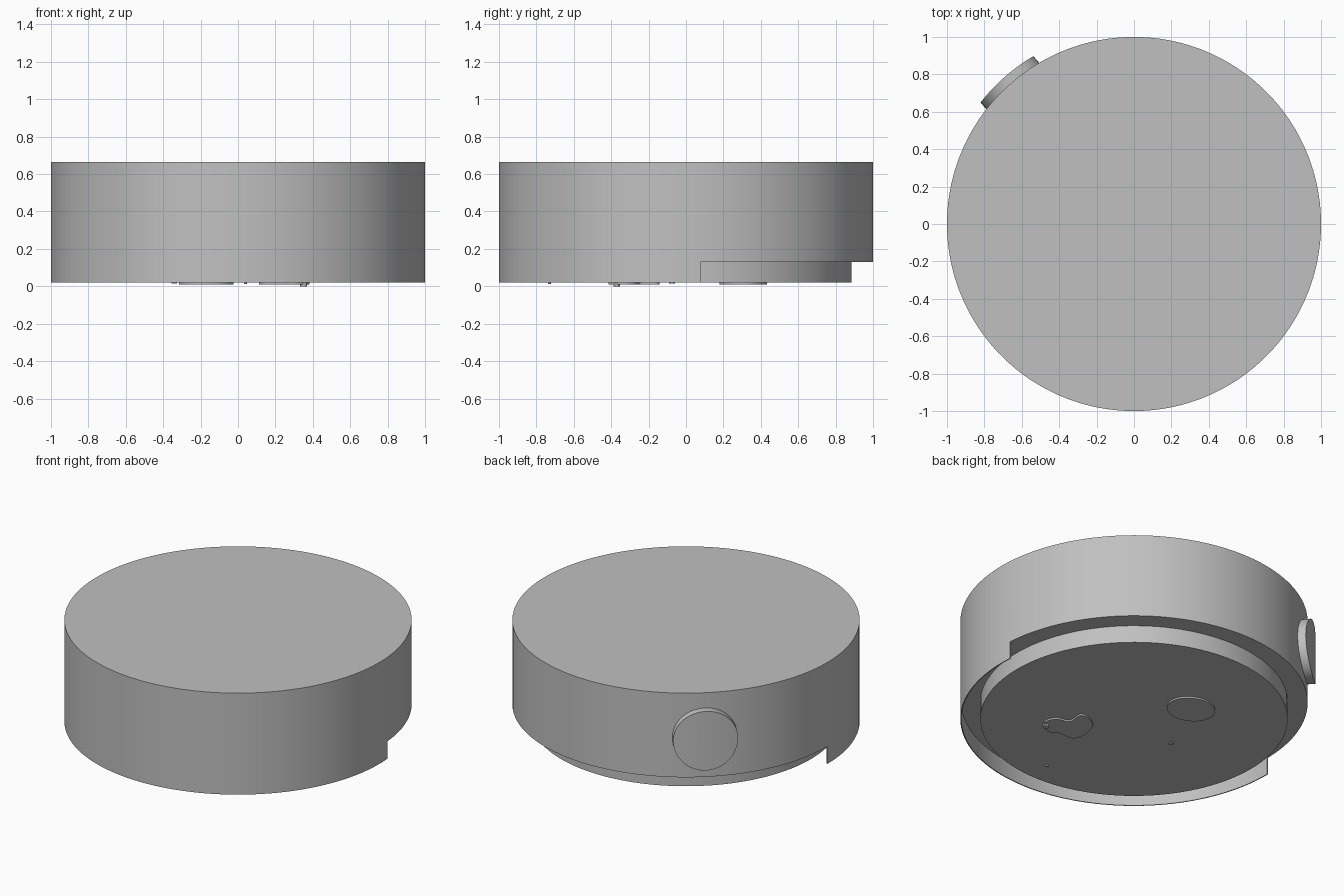
import bpy, bmesh
from math import radians, sin, cos, pi, sqrt
from mathutils import Matrix, Vector

if "Cube" in bpy.data.objects:
    bpy.data.objects.remove(bpy.data.objects["Cube"], do_unlink=True)

grey = bpy.data.materials.new("plain_grey")
grey.use_nodes = True
grey.diffuse_color = (0.53, 0.53, 0.53, 1)
grey.node_tree.nodes["Principled BSDF"].inputs["Base Color"].default_value = grey.diffuse_color

TOP, LEDGE, BASE = 0.665, 0.13, 0.02


def finish(name, bm):
    """Turn a bmesh into a smooth shaded object with sharp edges kept."""
    bmesh.ops.recalc_face_normals(bm, faces=bm.faces)
    mesh = bpy.data.meshes.new(name)
    bm.to_mesh(mesh)
    bm.free()
    mesh.materials.append(grey)
    obj = bpy.data.objects.new(name, mesh)
    bpy.context.collection.objects.link(obj)
    bpy.ops.object.select_all(action='DESELECT')
    obj.select_set(True)
    bpy.context.view_layer.objects.active = obj
    bpy.ops.object.shade_smooth_by_angle(angle=radians(30))
    return obj


def prism(name, outline, z0, z1):
    """Extrude a flat outline between two heights."""
    bm = bmesh.new()
    low = [bm.verts.new((x, y, z0)) for x, y in outline]
    high = [bm.verts.new((x, y, z1)) for x, y in outline]
    bm.faces.new(low)
    bm.faces.new(high)
    n = len(outline)
    for i in range(n):
        j = (i + 1) % n
        bm.faces.new((low[i], low[j], high[j], high[i]))
    return finish(name, bm)


def ellipse(cx, cy, rx, ry, n):
    return [(cx + rx * cos(2 * pi * i / n), cy + ry * sin(2 * pi * i / n)) for i in range(n)]


def smooth_loop(points, steps=5):
    """Closed rounded curve through a few points."""
    pts = [Vector(p) for p in points]
    n, out = len(pts), []
    for i in range(n):
        a, b, c, d = (pts[(i + k) % n] for k in (-1, 0, 1, 2))
        for s in range(steps):
            t = s / steps
            p = 0.5 * (2 * b + (c - a) * t + (2 * a - 5 * b + 4 * c - d) * t ** 2
                       + (3 * b - a - 3 * c + d) * t ** 3)
            out.append((p.x, p.y))
    return out


# Drum body with a thin skirt hanging below the front half
SKIRT, OPEN = 92, 88
start, end = 179.5, 364.5
angles = [start + (end - start) * i / SKIRT for i in range(SKIRT)]
angles += [end + (start + 360 - end) * i / OPEN for i in range(OPEN)]
n = SKIRT + OPEN
bm = bmesh.new()


def ring(radius, z, count):
    return [bm.verts.new((radius * cos(radians(a)), radius * sin(radians(a)), z))
            for a in angles[:count]]


top = ring(1, TOP, n)
mid_out, mid_in = ring(1, LEDGE, n), ring(0.994, LEDGE, n)
low_out, low_in = ring(1, BASE, SKIRT + 1), ring(0.994, BASE, SKIRT + 1)
bm.faces.new(top)
bm.faces.new(mid_in)
for i in range(n):
    j = (i + 1) % n
    bm.faces.new((top[i], top[j], mid_out[j], mid_out[i]))
    if i < SKIRT:
        for a, b in ((mid_out, low_out), (low_out, low_in), (low_in, mid_in)):
            bm.faces.new((a[i], a[j], b[j], b[i]))
    else:
        bm.faces.new((mid_out[i], mid_out[j], mid_in[j], mid_in[i]))
for i in (0, SKIRT):
    bm.faces.new((mid_out[i], low_out[i], low_in[i], mid_in[i]))
finish("drum_body", bm)

# Inset base disc
prism("base_disc", ellipse(0, 0, 0.885, 0.885, 128), BASE, LEDGE + 0.005)

# Round side button whose face follows the curve of the body
bm = bmesh.new()
SIDES, RINGS, RADIUS = 64, 5, 0.188


def button_loop(radius, depth):
    loop = []
    for i in range(SIDES):
        u = radius * cos(2 * pi * i / SIDES)
        v = radius * sin(2 * pi * i / SIDES)
        loop.append(bm.verts.new((sqrt(1 - u * u) + depth, u, v)))
    return loop


loops = [button_loop(RADIUS, -0.02)]
loops += [button_loop(RADIUS * k / RINGS, 0.047) for k in range(RINGS, 0, -1)]
for a, b in zip(loops, loops[1:]):
    for i in range(SIDES):
        j = (i + 1) % SIDES
        bm.faces.new((a[i], a[j], b[j], b[i]))
bm.faces.new(loops[-1])
bm.transform(Matrix.Translation((0, 0, 0.38)) @ Matrix.Rotation(radians(131.3), 4, 'Z'))
finish("side_button", bm)

# Raised pads on the underside
prism("oval_pad", ellipse(-0.17, 0.307, 0.146, 0.127, 48), 0.01, BASE + 0.002)
blob = [(0.38, -0.35), (0.30, -0.415), (0.227, -0.386), (0.14, -0.385), (0.113, -0.306),
        (0.144, -0.197), (0.226, -0.146), (0.276, -0.158), (0.276, -0.247), (0.355, -0.275)]
prism("uneven_pad", smooth_loop(blob), 0.01, BASE + 0.002)

# Tiny nubs on the underside
nubs = {"pad_nub": (0.35, -0.37, 0.018, 0.0), "right_nub": (-0.34, -0.075, 0.015, 0.014),
        "front_nub": (0.04, -0.73, 0.008, 0.013)}
for name, (x, y, r, z) in nubs.items():
    prism(name, ellipse(x, y, r, r, 12), z, BASE + 0.002)
